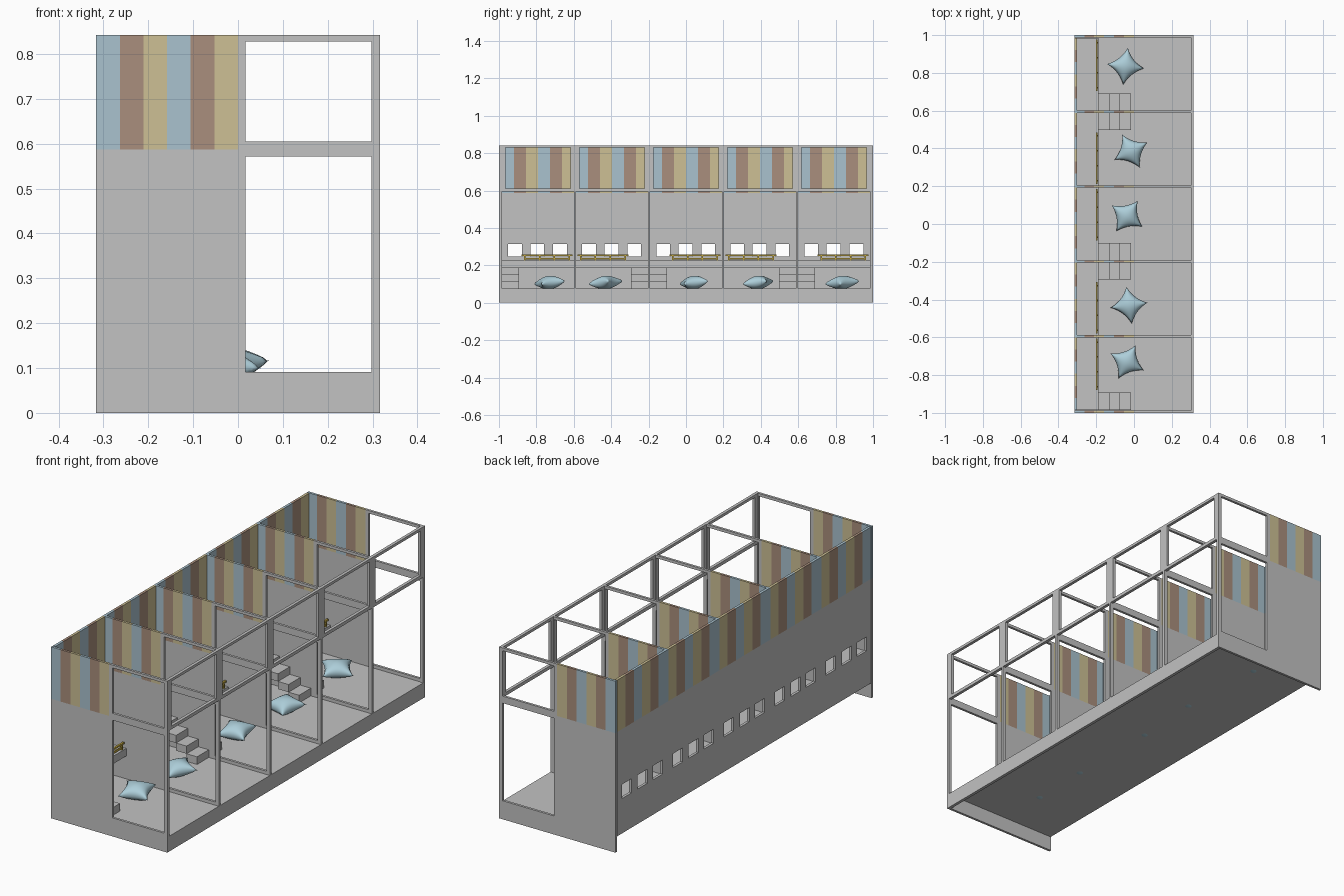
import bpy, bmesh, math
from mathutils import Matrix, Vector

if "Cube" in bpy.data.objects:
    bpy.data.objects.remove(bpy.data.objects["Cube"])


def material(name, rgb):
    m = bpy.data.materials.new(name)
    m.diffuse_color = (*rgb, 1)
    m.use_nodes = True
    m.node_tree.nodes["Principled BSDF"].inputs["Base Color"].default_value = m.diffuse_color
    return m


GREY = material("wall grey", (0.54, 0.54, 0.54))
BLUE = material("stripe blue", (0.40, 0.54, 0.62))
BROWN = material("stripe brown", (0.40, 0.275, 0.205))
TAN = material("stripe tan", (0.61, 0.53, 0.30))
PALE = material("pillow blue", (0.42, 0.62, 0.70))
GOLD = material("railing gold", (0.60, 0.43, 0.06))
WALL_MATS = [GREY, BLUE, BROWN, TAN]

X, TOP, FLOOR = 0.316, 0.842, 0.075
PITCH, CELL = 0.396, 0.193           # cell spacing and inner half width
STRIPE_Z = 0.587


def boxes_object(name, boxes, mats):
    """One object from boxes (x0, x1, y0, y1, z0, z1, material index)."""
    bm = bmesh.new()
    for x0, x1, y0, y1, z0, z1, mi in boxes:
        mat = (Matrix.Translation(((x0 + x1) / 2, (y0 + y1) / 2, (z0 + z1) / 2))
               @ Matrix.Diagonal((x1 - x0, y1 - y0, z1 - z0, 1)))
        r = bmesh.ops.create_cube(bm, size=1, matrix=mat)
        for f in {f for v in r["verts"] for f in v.link_faces}:
            f.material_index = mi
    me = bpy.data.meshes.new(name)
    bm.to_mesh(me)
    bm.free()
    for m in mats:
        me.materials.append(m)
    ob = bpy.data.objects.new(name, me)
    bpy.context.collection.objects.link(ob)
    return ob


# floor sheet and the skirt below the long open side
boxes_object("floor", [(-X + .002, X - .002, -.995, .995, FLOOR - .002, FLOOR, 0)], [GREY])
boxes_object("side_skirt", [(X - .015, X, -.99, .99, 0, FLOOR, 0)], [GREY])


# cross walls: solid striped half, framed open half
def cross_wall(name, y0, y1, base):
    b = [(-X, 0, y0, y1, base, STRIPE_Z, 0)]
    w = X / 6
    b += [(-X + i * w, -X + (i + 1) * w, y0, y1, STRIPE_Z, TOP, 1 + i % 3) for i in range(6)]
    b += [(0, .017, y0, y1, base, TOP, 0), (.298, X, y0, y1, base, TOP, 0)]
    b += [(.017, .298, y0, y1, z0, z1, 0)
          for z0, z1 in ((base, .091), (.571, .605), (.828, TOP))]
    boxes_object(name, b, WALL_MATS)


cross_wall("front_wall", -1, -.988, 0)
cross_wall("rear_wall", .988, 1, 0)
for i, k in enumerate((-1.5, -.5, .5, 1.5)):
    cross_wall(f"partition_{i + 1}", k * PITCH - .006, k * PITCH + .006, FLOOR)

# pillow placements: x, y, turn in degrees
PILLOWS = [(-.037, -.73, 18), (-.026, -.43, -37), (-.037, .042, 10),
           (-.016, .386, -17), (-.045, .835, 38)]


def pillow(name, x, y, turn):
    n, half = 16, .070
    bm = bmesh.new()
    rot = (Matrix.Translation((x, y, .108)) @ Matrix.Rotation(math.radians(turn), 4, 'Z')
           @ Matrix.Rotation(math.radians(7), 4, 'X'))
    for side in (1, -1):
        r = bmesh.ops.create_grid(bm, x_segments=n, y_segments=n, size=1)
        for v in r["verts"]:
            u, w = v.co.x, v.co.y
            puff = max(0, (1 - u * u) * (1 - w * w)) ** .5
            v.co = rot @ Vector((half * u * (1 - .2 * (1 - w * w)),
                                 half * w * (1 - .2 * (1 - u * u)),
                                 side * .036 * puff))
        if side < 0:
            faces = {f for v in r["verts"] for f in v.link_faces}
            bmesh.ops.reverse_faces(bm, faces=list(faces))
    bmesh.ops.remove_doubles(bm, verts=bm.verts, dist=1e-5)
    for f in bm.faces:
        f.smooth = True
    me = bpy.data.meshes.new(name)
    bm.to_mesh(me)
    bm.free()
    me.materials.append(PALE)
    bpy.context.collection.objects.link(bpy.data.objects.new(name, me))


for c in range(5):
    yc = (c - 2) * PITCH
    lo, hi = yc - CELL, yc + CELL
    n = c + 1

    # closed long wall with three small windows and stripes above
    x0, x1 = -X, -X + .013
    b = [(x0, x1, lo, hi, FLOOR, .246, 0), (x0, x1, lo, hi, .315, STRIPE_Z, 0)]
    edges = [lo] + [yc + o + d for o in (-.122, -.003, .119) for d in (-.037, .037)] + [hi]
    b += [(x0, x1, edges[i], edges[i + 1], .246, .315, 0) for i in (0, 2, 4, 6)]
    w = (hi - lo) / 6
    b += [(x0, x1, lo + i * w, lo + (i + 1) * w, STRIPE_Z, TOP, 1 + i % 3) for i in range(6)]
    boxes_object(f"back_wall_{n}", b, WALL_MATS)

    # open long side: frame with tall lower opening and upper window
    x0, x1 = X - .015, X
    e = PITCH / 2 if c not in (0, 4) else .2
    y0, y1 = yc - PITCH / 2, yc + PITCH / 2
    b = [(x0, x1, y0, yc - .174, .594, TOP, 0), (x0, x1, yc + .174, y1, .594, TOP, 0),
         (x0, x1, yc - .174, yc + .174, .594, .61, 0),
         (x0, x1, yc - .174, yc + .174, .829, TOP, 0),
         (x0, x1, y0, lo, FLOOR, .594, 0), (x0, x1, hi, y1, FLOOR, .594, 0)]
    boxes_object(f"open_side_frame_{n}", b, [GREY])

    # raised platform and stepped stair; stair side alternates between cells
    boxes_object(f"platform_{n}", [(-X + .013, -.187, lo, hi, .1875, .225, 0)], [GREY])
    low = c % 2 == 0
    s0, s1 = (lo, lo + .092) if low else (hi - .092, hi)
    boxes_object(f"stairs_{n}", [(-.187 + i * .057, -.13 + i * .057, s0, s1,
                                  .15 - i * .0375, .1875 - i * .0375, 0)
                                 for i in range(3)], [GREY])

    # low gold railing along the rest of the platform edge
    r0, r1 = (lo + .105, hi - .008) if low else (lo + .008, hi - .105)
    b = [(-.201, -.192, r0, r1, .249, .257, 0), (-.199, -.194, r0 + .015, r1 - .015, .23, .240, 0)]
    for i in range(4):
        p = r0 + .018 + (r1 - r0 - .036) * i / 3
        b.append((-.202, -.191, p - .004, p + .004, .225, .249, 0))
    boxes_object(f"railing_{n}", b, [GOLD])

    pillow(f"pillow_{n}", *PILLOWS[c])
